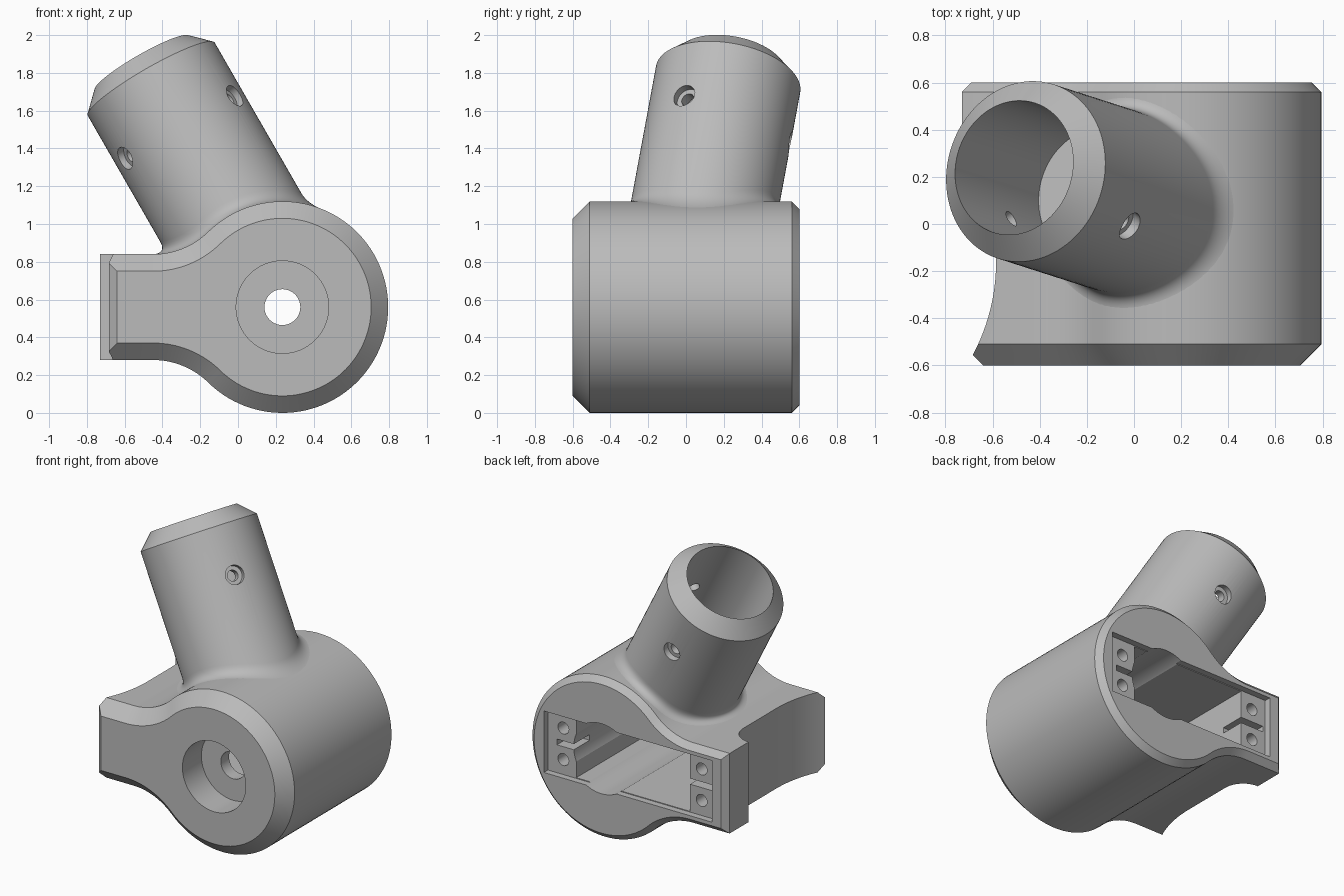
import bpy, bmesh
from math import sin, cos, pi, sqrt, atan2, radians
from mathutils import Vector

if "Cube" in bpy.data.objects:
    bpy.data.objects.remove(bpy.data.objects["Cube"])

grey = bpy.data.materials.new("plain grey")
grey.use_nodes = True
grey.diffuse_color = (0.5, 0.5, 0.5, 1)
grey.node_tree.nodes["Principled BSDF"].inputs["Base Color"].default_value = (0.5, 0.5, 0.5, 1)

# Main dimensions
HUB = Vector((0.235, 0, 0.56))      # centre of the round housing
HUB_R = 0.56
ARM = 0.28                          # half height of the side arm
ARM_X, END_X = -0.45, -0.73         # start of the blend, end of the arm
run = HUB.x - ARM_X
BLEND_R = (run**2 + ARM**2 - HUB_R**2) / (2 * (HUB_R - ARM))
BLEND_Z = ARM + BLEND_R             # blend centre height above the hub centre
AXIS = Vector((-0.492, 0.158, 0.855)).normalized()
TUBE_R, BORE_R, TUBE_LEN = 0.388, 0.288, 1.51


def loft(name, rings):
    """Closed solid through rings of equal point count."""
    bm = bmesh.new()
    loops = [[bm.verts.new(p) for p in ring] for ring in rings]
    n = len(loops[0])
    for a, b in zip(loops, loops[1:]):
        for i in range(n):
            j = (i + 1) % n
            bm.faces.new((a[i], a[j], b[j], b[i]))
    bm.faces.new(loops[0][::-1])
    bm.faces.new(loops[-1])
    bmesh.ops.recalc_face_normals(bm, faces=bm.faces)
    mesh = bpy.data.meshes.new(name)
    bm.to_mesh(mesh)
    bm.free()
    mesh.materials.append(grey)
    obj = bpy.data.objects.new(name, mesh)
    bpy.context.collection.objects.link(obj)
    return obj


def frame(axis):
    u = axis.orthogonal().normalized()
    return u, axis.cross(u)


def cylinder(p0, p1, r, n=40):
    p0, p1 = Vector(p0), Vector(p1)
    u, v = frame((p1 - p0).normalized())
    ring = [(u * cos(2 * pi * i / n) + v * sin(2 * pi * i / n)) * r for i in range(n)]
    return loft("cutter", [[p + q for q in ring] for p in (p0, p1)])


def box(x, y, z):
    return loft("cutter", [[Vector((a, b, c)) for a, c in
                            ((x[0], z[0]), (x[1], z[0]), (x[1], z[1]), (x[0], z[1]))] for b in y])


def cut(obj, cutters):
    for c in cutters:
        c.hide_render = True
        mod = obj.modifiers.new("cut", 'BOOLEAN')
        mod.operation, mod.solver, mod.object = 'DIFFERENCE', 'EXACT', c
    bpy.context.view_layer.update()
    done = bpy.data.meshes.new_from_object(obj.evaluated_get(bpy.context.evaluated_depsgraph_get()))
    obj.modifiers.clear()
    obj.data = done
    for c in cutters:
        bpy.data.objects.remove(c)


def smooth(obj, angle):
    for f in obj.data.polygons:
        f.use_smooth = True
    obj.data.set_sharp_from_angle(angle=radians(angle))


def outline(y, c):
    """Housing outline in xz at depth y, inset by c."""
    ang = atan2(BLEND_Z, -run)
    half = []
    for i in range(41):             # round part, from the right to the blend
        a = ang * i / 40
        half.append((HUB.x + (HUB_R - c) * cos(a), (HUB_R - c) * sin(a)))
    start = ang - pi
    for i in range(1, 17):          # hollow blend into the arm
        a = start + (-pi / 2 - start) * i / 16
        half.append((ARM_X + (BLEND_R + c) * cos(a), BLEND_Z + (BLEND_R + c) * sin(a)))
    half.append((END_X + c, ARM - c))
    pts = half + [(x, -z) for x, z in half[:0:-1]]
    return [Vector((x, y, HUB.z + z)) for x, z in pts]


def top_z(x):
    if x < ARM_X:
        return HUB.z + ARM
    if x < HUB.x - HUB_R * run / (HUB_R + BLEND_R):
        return HUB.z + BLEND_Z - sqrt(BLEND_R**2 - (x - ARM_X)**2)
    return HUB.z + sqrt(max(0, HUB_R**2 - (x - HUB.x)**2))


# Housing with chamfered ends
housing = loft("housing", [outline(-0.6, 0.09), outline(-0.51, 0), outline(0.56, 0), outline(0.6, 0.04)])

# Side relief: cove behind the flange, straight run, rounded front
side = -0.585
cove = 0.145
relief = [(-1, 0.35)]
relief += [(side - cove + cove * sin(a), 0.35 - cove + cove * cos(a))
           for a in [pi / 2 * i / 12 for i in range(13)]]
for i in range(17):
    y = -0.16 - 0.54 * i / 16
    relief.append((side - 0.84 + sqrt(0.84**2 - (y + 0.16)**2), y))
relief.append((-1, -0.7))
side_cut = loft("cutter", [[Vector((x, y, z)) for x, y in relief] for z in (-0.2, 1.3)])

# Counterbored front hole, rear pocket, and screw posts at both ends of it
hx, hz = HUB.x, HUB.z
cutters = [side_cut,
           cylinder((hx, -0.8, hz), (hx, -0.39, hz), 0.245, 64),
           cylinder((hx, -0.7, hz), (hx, 0, hz), 0.095),
           box((-0.62, 0.68), (0.555, 0.8), (0.345, 0.775)),
           box((-0.42, 0.46), (-0.3, 0.7), (0.35, 0.77)),
           cylinder((hx, -0.29, hz), (hx, 0.75, hz), 0.245, 64),
           box((-0.6, -0.3), (0.38, 0.72), (0.54, 0.58)),
           box((0.3, 0.61), (0.38, 0.73), (0.54, 0.58))]
for x in (-0.51, 0.56):
    for dz in (-0.11, 0.11):
        cutters.append(cylinder((x, 0.3, hz + dz), (x, 0.74, hz + dz), 0.042, 24))
cut(housing, cutters)
smooth(housing, 25)

# Slanted socket tube, with a fillet that follows the housing
U, V = frame(AXIS)
N, FILLET = 96, 0.07
dirs = [U * cos(2 * pi * i / N) + V * sin(2 * pi * i / N) for i in range(N)]


def ring(r, t):
    return [HUB + AXIS * t + d * r for d in dirs]


def landing(d, r):
    """Where a line along the tube meets the housing."""
    lo, hi = 0.1, 1.3
    for _ in range(40):
        mid = (lo + hi) / 2
        p = HUB + AXIS * mid + d * r
        if p.z < top_z(p.x):
            lo = mid
        else:
            hi = mid
    return HUB + AXIS * hi + d * r


rings = [ring(0.2, 0.42)]
feet = [(landing(d, TUBE_R + FILLET) - AXIS * 0.002, landing(d, TUBE_R)) for d in dirs]
for i in range(9):
    s = i / 8
    rings.append([p * (1 - s)**2 + q * 2 * s * (1 - s) + (q + AXIS * FILLET) * s * s for p, q in feet])
rings += [ring(TUBE_R, TUBE_LEN - 0.1), ring(BORE_R, TUBE_LEN), ring(BORE_R, 0.79)]
tube = loft("socket_tube", rings)

# Three stepped screw holes around the tube
first = Vector((0.276, -0.18, 0.2))
first = (first - AXIS * first.dot(AXIS)).normalized()
second = AXIS.cross(first)
base = HUB + AXIS * 1.08
holes = []
for k in range(3):
    a = 2 * pi * k / 3
    d = first * cos(a) + second * sin(a)
    holes.append(cylinder(base + d * 0.2, base + d * 0.5, 0.036, 24))
    holes.append(cylinder(base + d * 0.345, base + d * 0.52, 0.063, 32))
cut(tube, holes)
smooth(tube, 30)
